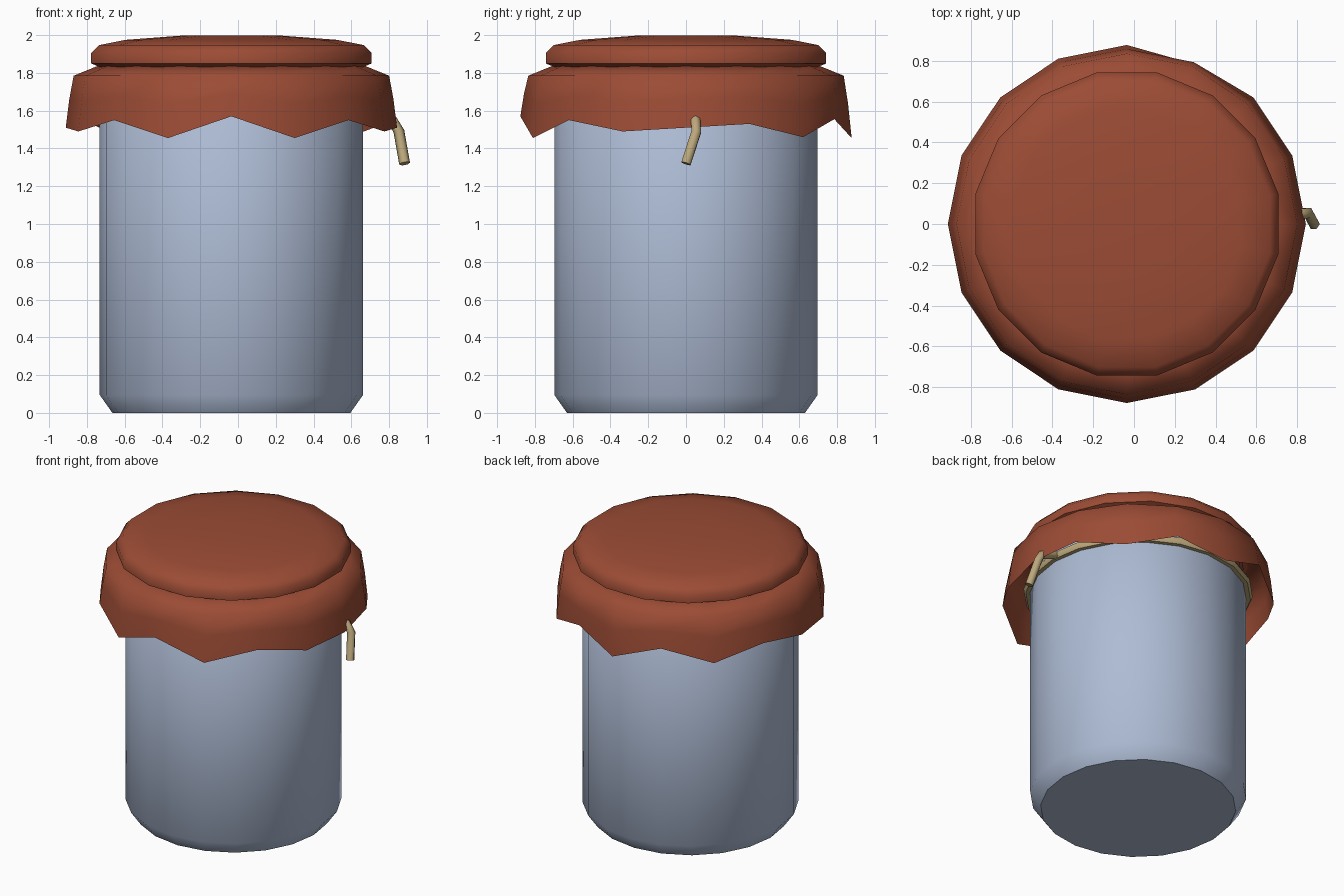
import bpy, bmesh, math
from mathutils import Vector

if "Cube" in bpy.data.objects:
    bpy.data.objects.remove(bpy.data.objects["Cube"])

CX = -0.035  # axis of the jar


def material(name, rgb):
    m = bpy.data.materials.new(name)
    m.diffuse_color = (*rgb, 1)
    m.use_nodes = True
    m.node_tree.nodes["Principled BSDF"].inputs["Base Color"].default_value = m.diffuse_color
    return m


def finish(name, bm, mat, angle):
    me = bpy.data.meshes.new(name)
    bm.to_mesh(me)
    bm.free()
    me.materials.append(mat)
    ob = bpy.data.objects.new(name, me)
    bpy.context.collection.objects.link(ob)
    bpy.ops.object.select_all(action='DESELECT')
    ob.select_set(True)
    bpy.context.view_layer.objects.active = ob
    bpy.ops.object.shade_smooth_by_angle(angle=math.radians(angle))
    return ob


def add_ring(bm, n, points, turn=0):
    """points: one (radius, height) per side, or a single pair for all"""
    if len(points) == 1:
        points = points * n
    return [bm.verts.new((CX + r * math.cos(2 * math.pi * (i + turn) / n),
                          r * math.sin(2 * math.pi * (i + turn) / n), z))
            for i, (r, z) in enumerate(points)]


def loft(bm, rings, close_start=False, close_end=False):
    for a, b in zip(rings, rings[1:]):
        n = len(a)
        for i in range(n):
            j = (i + 1) % n
            bm.faces.new((a[i], a[j], b[j], b[i]))
    if close_start:
        bm.faces.new(rings[0][::-1])
    if close_end:
        bm.faces.new(rings[-1])


glass = material("pale blue glass", (0.42, 0.50, 0.66))
cloth = material("rust red cloth", (0.33, 0.072, 0.035))
twine = material("tan twine", (0.50, 0.39, 0.20))

# Jar body with chamfered foot and a shoulder under the cloth
bm = bmesh.new()
profile = [(0.63, 0), (0.697, 0.095), (0.697, 1.67), (0.60, 1.77), (0.60, 1.85)]
loft(bm, [add_ring(bm, 20, [p]) for p in profile], True, True)
finish("jar_body", bm, glass, 50)

# Cloth stretched over the lid
bm = bmesh.new()
profile = [(0.68, 1.82), (0.72, 1.835), (0.757, 1.85), (0.757, 1.905), (0.715, 1.947),
           (0.57, 1.975), (0.26, 1.998)]
loft(bm, [add_ring(bm, 16, [p], 0.5) for p in profile], False, True)
finish("cloth_top", bm, cloth, 60)

# Hanging cloth skirt with a ragged hem, starting at +x and going round
hem_z = [1.51, 1.53, 1.46, 1.56, 1.455, 1.575, 1.475, 1.56,
         1.51, 1.49, 1.55, 1.455, 1.57, 1.455, 1.55, 1.49]
hem = [(0.877, z) for z in hem_z]
hem[3] = (0.85, 1.555)
mid = [(0.858, 1.785 - 0.45 * (1.785 - z)) for r, z in hem]
bm = bmesh.new()
loft(bm, [add_ring(bm, 16, hem), add_ring(bm, 16, mid), add_ring(bm, 16, [(0.835, 1.785)]),
          add_ring(bm, 16, [(0.70, 1.84)]), add_ring(bm, 16, [(0.66, 1.82)])])
finish("cloth_skirt", bm, cloth, 60)

# Twine loop around the jar
bm = bmesh.new()
loop = []
for k in range(7):
    a = 2 * math.pi * k / 6
    loop.append(add_ring(bm, 20, [(0.712 + 0.028 * math.cos(a), 1.60 + 0.028 * math.sin(a))]))
loft(bm, loop)
bmesh.ops.remove_doubles(bm, verts=bm.verts, dist=1e-4)
bmesh.ops.recalc_face_normals(bm, faces=bm.faces)
finish("twine_loop", bm, twine, 60)

# Loose twine end hanging out below the hem
path = [Vector(p) for p in [(0.69, 0.03, 1.60), (0.82, 0.05, 1.545),
                            (0.852, 0.055, 1.49), (0.882, 0.0, 1.32)]]
bm = bmesh.new()
rings = []
for i, p in enumerate(path):
    d = (path[min(i + 1, 3)] - path[max(i - 1, 0)]).normalized()
    u = d.cross(Vector((0, 1, 0))).normalized()
    v = d.cross(u)
    rings.append([bm.verts.new(p + 0.029 * (u * math.cos(k * math.pi / 3) + v * math.sin(k * math.pi / 3)))
                  for k in range(6)])
loft(bm, rings, True, True)
bmesh.ops.recalc_face_normals(bm, faces=bm.faces)
finish("twine_end", bm, twine, 65)
